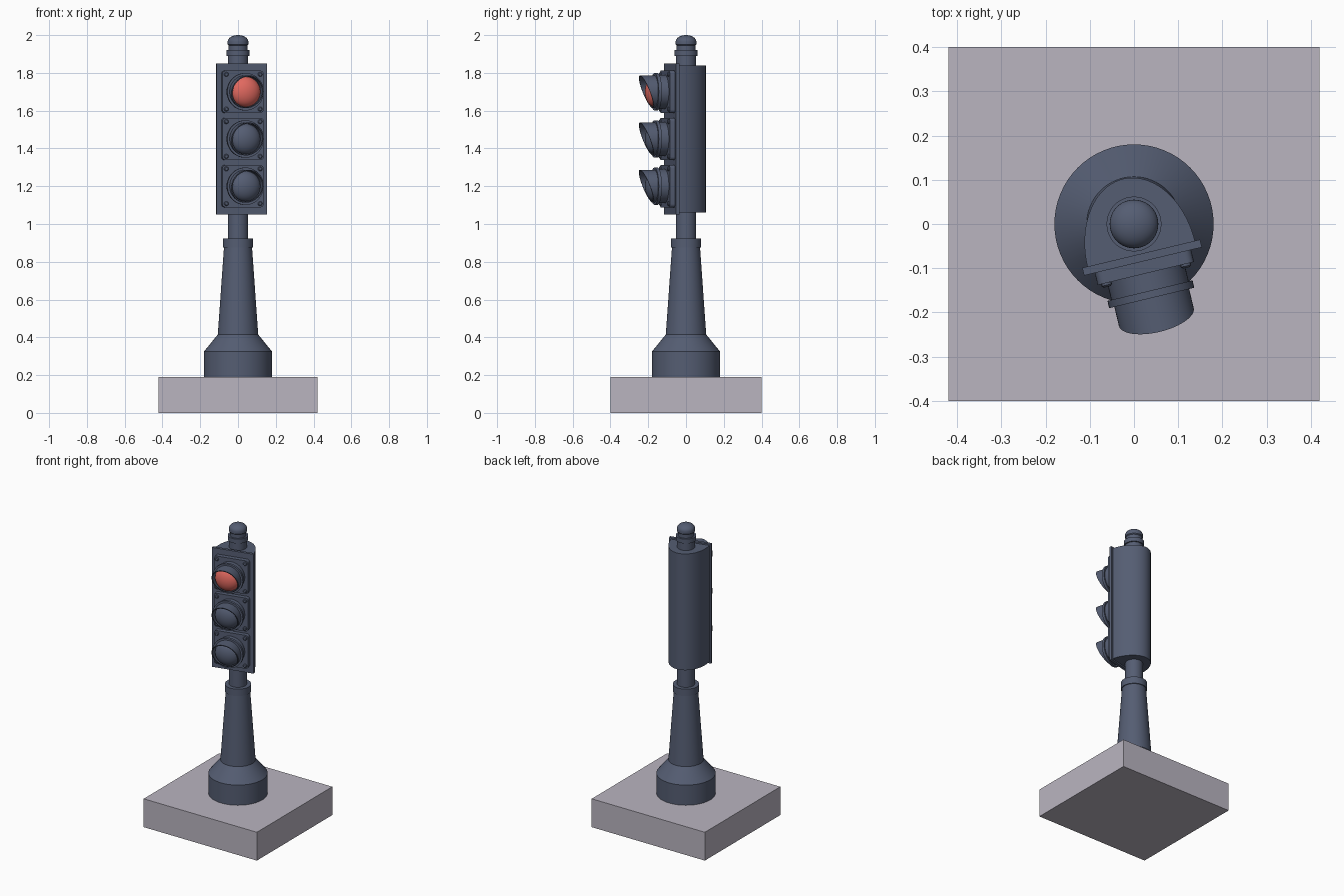
import bpy, bmesh, math
from mathutils import Matrix, Vector

cube = bpy.data.objects.get("Cube")
if cube:
    bpy.data.objects.remove(cube, do_unlink=True)


def material(name, rgb):
    m = bpy.data.materials.new(name)
    m.use_nodes = True
    m.diffuse_color = (*rgb, 1)
    m.node_tree.nodes["Principled BSDF"].inputs["Base Color"].default_value = (*rgb, 1)
    return m


SLATE = material("slate_paint", (0.09, 0.11, 0.17))
STONE = material("pale_stone", (0.49, 0.46, 0.53))
RED = material("red_glass", (0.75, 0.14, 0.115))

HEAD = Matrix.Rotation(math.radians(13.5), 4, 'Z')  # signal head is turned on its post
FACING = Matrix.Rotation(math.radians(90), 4, 'X')  # lathe axis points to the front


def finish(name, bm, mat, matrix=Matrix(), smooth=True):
    bmesh.ops.remove_doubles(bm, verts=bm.verts, dist=1e-5)
    bmesh.ops.recalc_face_normals(bm, faces=bm.faces)
    mesh = bpy.data.meshes.new(name)
    bm.to_mesh(mesh)
    bm.free()
    mesh.transform(matrix)
    mesh.materials.append(mat)
    ob = bpy.data.objects.new(name, mesh)
    bpy.context.collection.objects.link(ob)
    if smooth:
        bpy.ops.object.select_all(action='DESELECT')
        ob.select_set(True)
        bpy.context.view_layer.objects.active = ob
        bpy.ops.object.shade_smooth_by_angle(angle=math.radians(30))
    return ob


def lathe(profile, segments=48, closed=False):
    """Spin (radius, height) points around z."""
    bm = bmesh.new()
    rings = []
    for r, h in profile:
        rings.append([bm.verts.new((r * math.cos(a), r * math.sin(a), h))
                      for a in (2 * math.pi * i / segments for i in range(segments))])
    pairs = list(zip(rings, rings[1:]))
    if closed:
        pairs.append((rings[-1], rings[0]))
    for lo, hi in pairs:
        for i in range(segments):
            j = (i + 1) % segments
            bm.faces.new((lo[i], lo[j], hi[j], hi[i]))
    return bm


def prism(outline, z0, z1):
    bm = bmesh.new()
    face = bm.faces.new([bm.verts.new((x, y, z0)) for x, y in outline])
    top = bmesh.ops.extrude_face_region(bm, geom=[face])["geom"]
    bmesh.ops.translate(bm, vec=(0, 0, z1 - z0),
                        verts=[v for v in top if isinstance(v, bmesh.types.BMVert)])
    return bm


def box(name, lo, hi, mat, matrix=Matrix()):
    outline = [(lo[0], lo[1]), (hi[0], lo[1]), (hi[0], hi[1]), (lo[0], hi[1])]
    return finish(name, prism(outline, lo[2], hi[2]), mat, matrix, False)


# Stone plinth
box("plinth", (-0.42, -0.40, 0), (0.42, 0.40, 0.19), STONE)

# Post: foot, tapering column, collar, pole and domed finial
finish("post_foot", lathe([(0, 0.18), (0.18, 0.18), (0.18, 0.325), (0.107, 0.415),
                           (0.074, 0.88), (0, 0.88)], 64), SLATE)
finish("post_collar", lathe([(0, 0.875), (0.08, 0.875), (0.08, 0.922), (0, 0.922)]), SLATE)
finish("pole", lathe([(0, 0.92), (0.054, 0.92), (0.054, 1.895), (0, 1.895)]), SLATE)
finish("finial_ring", lathe([(0, 1.89), (0.062, 1.89), (0.062, 1.92), (0, 1.92)]), SLATE)
dome = [(0.055 * math.cos(a), 1.965 + 0.035 * math.sin(a))
        for a in (math.pi / 2 * i / 8 for i in range(9))]
finish("finial_cap", lathe([(0, 1.915), (0.05, 1.915), (0.05, 1.945), (0.055, 1.95)] + dome), SLATE)

# Housing: half-ellipse shell behind a flat back board
half = [(0.125 * math.cos(a), -0.07 + 0.175 * math.sin(a))
        for a in (math.pi * i / 40 for i in range(41))]
finish("housing", prism(half, 1.06, 1.84), SLATE, HEAD)
box("back_board", (-0.137, -0.087, 1.05), (0.137, -0.069, 1.85), SLATE, HEAD)

# Rounded square outline shared by the lamp panels
S, C = 0.112, 0.018
panel = [(sx * (S - C) + C * math.cos(a), sy * (S - C) + C * math.sin(a))
         for q, (sx, sy) in enumerate([(1, 1), (-1, 1), (-1, -1), (1, -1)])
         for a in (math.pi / 2 * (q + i / 4) for i in range(5))]

for label, z, glass in [("top", 1.70, RED), ("middle", 1.45, SLATE), ("bottom", 1.20, SLATE)]:
    place = HEAD @ Matrix.Translation((0, 0, z)) @ FACING
    finish(label + "_panel", prism(panel, 0.085, 0.115), SLATE, place)

    # Corner bolts
    for sx in (-1, 1):
        for sy in (-1, 1):
            bolt = lathe([(0, 0.11), (0.012, 0.11), (0.012, 0.12), (0.008, 0.124), (0, 0.124)], 12)
            side = "left" if sx > 0 else "right"
            level = "upper" if sy > 0 else "lower"
            finish(f"{label}_{level}_{side}_bolt", bolt, SLATE,
                   place @ Matrix.Translation((sx * 0.092, sy * 0.092, 0)))

    # Lamp barrel with a flange
    finish(label + "_barrel", lathe([(0, 0.11), (0.09, 0.11), (0.09, 0.155), (0.099, 0.155),
                                     (0.099, 0.172), (0, 0.172)]), SLATE, place)

    # Slant-cut visor: the front rim leans forward at the top
    visor = lathe([(0.087, 0.165), (0.087, 0.216), (0.081, 0.216), (0.081, 0.165)], closed=True)
    for v in visor.verts:
        if v.co.z > 0.2:
            v.co.z += 0.4 * v.co.y
    finish(label + "_visor", visor, SLATE, place)

    # Domed lens
    lens = [(0.08 * math.cos(a), 0.17 + 0.05 * math.sin(a))
            for a in (math.pi / 2 * i / 10 for i in range(11))]
    finish(label + "_lens", lathe(lens), glass, place)
